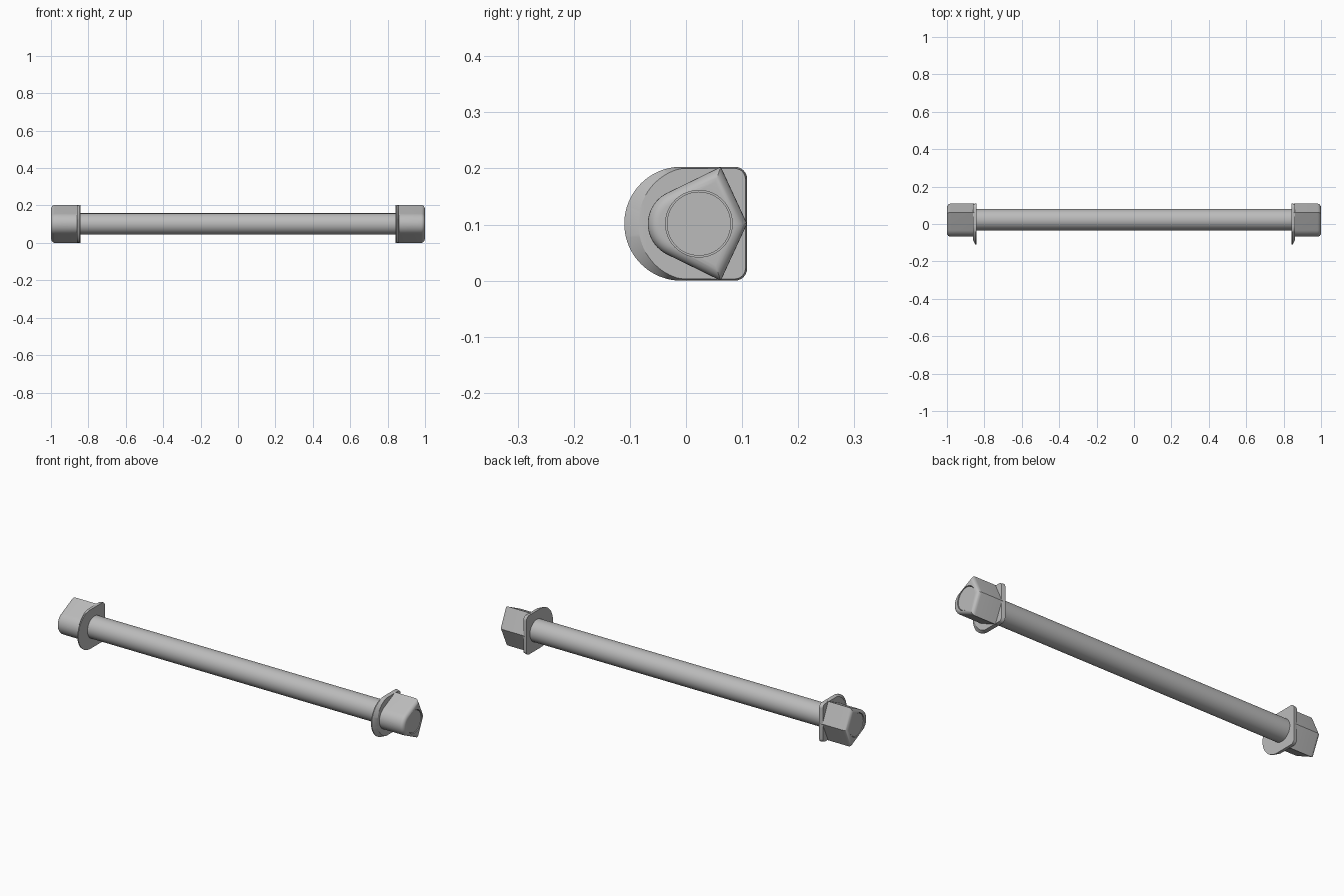
import bpy, bmesh, math
from mathutils import Vector

cube = bpy.data.objects.get("Cube")
if cube:
    bpy.data.objects.remove(cube)

H = 0.1015                      # half height and axis height
ROD_Y, ROD_R = 0.023, 0.057

metal = bpy.data.materials.new("grey_metal")
metal.use_nodes = True
GREY = (0.5, 0.5, 0.5, 1)
metal.diffuse_color = GREY
metal.node_tree.nodes["Principled BSDF"].inputs["Base Color"].default_value = GREY


def arc(cy, cz, r, a0, a1, n):
    """Points (y, z) along an arc, angles in degrees."""
    angles = [math.radians(a0 + (a1 - a0) * i / n) for i in range(n + 1)]
    return [Vector((cy + r * math.cos(a), cz + r * math.sin(a))) for a in angles]


def inset(loop, amount):
    """Move each point of a counter-clockwise loop inwards with mitred corners."""
    out = []
    for i, p in enumerate(loop):
        d0 = (p - loop[i - 1]).normalized()
        d1 = (loop[(i + 1) % len(loop)] - p).normalized()
        n0, n1 = Vector((-d0.y, d0.x)), Vector((-d1.y, d1.x))
        m = (n0 + n1) / (1 + n0.dot(n1))
        out.append(p + m * amount(m))
    return out


def finish(name, bm):
    bmesh.ops.recalc_face_normals(bm, faces=bm.faces)
    mesh = bpy.data.meshes.new(name)
    bm.to_mesh(mesh)
    bm.free()
    mesh.materials.append(metal)
    ob = bpy.data.objects.new(name, mesh)
    bpy.context.collection.objects.link(ob)
    return ob


def loft(name, rings):
    """Solid through a list of (x, loop) rings."""
    bm = bmesh.new()
    rows = [[bm.verts.new((x, p.x, p.y)) for p in loop] for x, loop in rings]
    n = len(rows[0])
    for a, b in zip(rows, rows[1:]):
        for i in range(n):
            j = (i + 1) % n
            bm.faces.new((a[i], a[j], b[j], b[i]))
    bm.faces.new(rows[0])
    bm.faces.new(rows[-1])
    return finish(name, bm)


def smooth(ob, angle=30):
    bpy.ops.object.select_all(action='DESELECT')
    ob.select_set(True)
    bpy.context.view_layer.objects.active = ob
    bpy.ops.object.shade_smooth_by_angle(angle=math.radians(angle))


def cut(ob, cutter):
    bpy.context.view_layer.objects.active = ob
    mod = ob.modifiers.new("cut", 'BOOLEAN')
    mod.operation, mod.solver, mod.object = 'DIFFERENCE', 'EXACT', cutter
    bpy.ops.object.modifier_apply(modifier=mod.name)
    bpy.data.objects.remove(cutter)


def circle(r):
    return arc(ROD_Y, H, r, 0, 354.375, 63)


# Long round rod
smooth(loft("rod", [(-0.997, circle(ROD_R)), (0.997, circle(ROD_R))]))

# Flange outline: half disc at the front, rounded square corners at the back
flange_loop = (arc(-0.0085, H, H, 90, 270, 40) + arc(0.087, 0.022, 0.022, -90, 0, 6)
               + arc(0.087, 2 * H - 0.022, 0.022, 0, 90, 6))
# Cap outline: round nose at the front, tapering out to a three-cornered back
cap_loop = arc(-0.007, H, 0.061, 115, 245, 24) + [
    Vector((0.062, 0)), Vector((0.109, H)), Vector((0.062, 2 * H))]

for side, label in ((1, "left"), (-1, "right")):
    # Flange with a slope on its front outer edge
    slope = inset(flange_loop, lambda m: 0.003 + 0.022 * max(0, m.x))
    smooth(loft(label + "_flange", [
        (side * 0.843, flange_loop), (side * 0.848, flange_loop), (side * 0.862, slope)]))

    # End cap with a rounded outer rim
    rings = [(side * 0.852, cap_loop)]
    for k in range(7):
        t = math.radians(15 * k)
        off = 0.02 * (1 - math.cos(t))
        rings.append((side * (0.98 + 0.02 * math.sin(t)),
                      inset(cap_loop, lambda m: off)))
    cap = loft(label + "_end_cap", rings)

    # Bore around the rod end, leaving a thin groove
    cut(cap, loft("bore_cutter", [(side * 0.97, circle(0.0595)), (side * 1.1, circle(0.0595))]))

    # Small screw hole in the nose
    bm = bmesh.new()
    bmesh.ops.create_cone(bm, cap_ends=True, segments=24, radius1=0.013,
                          radius2=0.013, depth=0.06)
    for v in bm.verts:
        v.co = (v.co.x + side * 0.93, v.co.z - 0.075, v.co.y + H)
    cut(cap, finish("screw_cutter", bm))
    smooth(cap)
